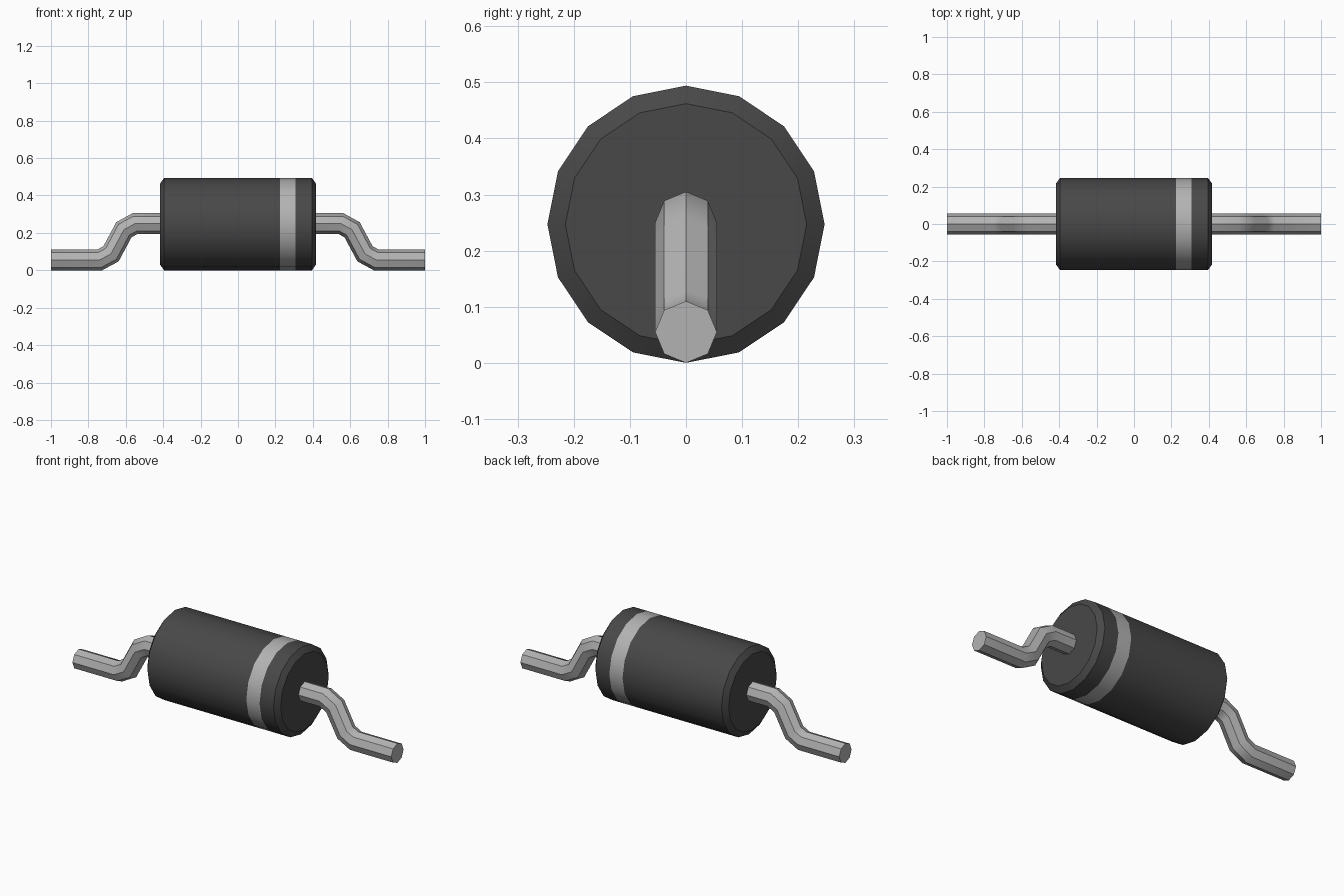
import bpy, bmesh, math
from mathutils import Vector

cube = bpy.data.objects.get("Cube")
if cube:
    bpy.data.objects.remove(cube, do_unlink=True)


def material(name, value):
    m = bpy.data.materials.new(name)
    m.use_nodes = True
    colour = (value, value, value, 1)
    m.diffuse_color = colour
    m.node_tree.nodes["Principled BSDF"].inputs["Base Color"].default_value = colour
    return m


def skin(name, rings, mats, smooth_angle):
    """Join rings of points into a capped tube."""
    bm = bmesh.new()
    loops = [[bm.verts.new(p) for p in ring] for ring in rings]
    n = len(loops[0])
    for a, b in zip(loops, loops[1:]):
        for i in range(n):
            j = (i + 1) % n
            bm.faces.new((a[i], a[j], b[j], b[i]))
    bm.faces.new(loops[0])
    bm.faces.new(loops[-1])
    bmesh.ops.recalc_face_normals(bm, faces=bm.faces)
    mesh = bpy.data.meshes.new(name)
    bm.to_mesh(mesh)
    bm.free()
    obj = bpy.data.objects.new(name, mesh)
    bpy.context.collection.objects.link(obj)
    for m in mats:
        mesh.materials.append(m)
    bpy.ops.object.select_all(action='DESELECT')
    obj.select_set(True)
    bpy.context.view_layer.objects.active = obj
    bpy.ops.object.shade_smooth_by_angle(angle=math.radians(smooth_angle))
    return obj


black = material("dark plastic", 0.065)
silver = material("silver metal", 0.45)
band = material("band grey", 0.45)

# Body: chamfered 16-sided cylinder along x, split where the band is
R = 0.247
profile = [(-0.418, 0.215), (-0.395, R), (0.225, R), (0.308, R), (0.395, R), (0.418, 0.215)]
rings = [[(x, r * math.sin(math.tau * i / 16), R + r * math.cos(math.tau * i / 16))
          for i in range(16)] for x, r in profile]
body = skin("body", rings, [black, band], 30)
for f in body.data.polygons:
    if 0.225 < f.center.x < 0.308 and len(f.vertices) == 4:
        f.material_index = 1

# Leads: octagonal wire swept along a bent path with mitred joints
path = [(0.40, 0.25), (0.55, 0.25), (0.61, 0.217), (0.679, 0.088), (0.74, 0.055), (1.0, 0.055)]
WIRE = 0.055


def lead(name, side):
    pts = [Vector((side * x, z)) for x, z in path]
    dirs = [(b - a).normalized() for a, b in zip(pts, pts[1:])]
    rings = []
    for k, p in enumerate(pts):
        d0, d1 = dirs[max(k - 1, 0)], dirs[min(k, len(dirs) - 1)]
        t = (d0 + d1).normalized()
        normal = Vector((-t.y, t.x)) / t.dot(d0)
        ring = []
        for i in range(8):
            a = math.tau * i / 8
            q = p + normal * WIRE * math.cos(a)
            ring.append((q.x, WIRE * math.sin(a), q.y))
        rings.append(ring)
    return skin(name, rings, [silver], 35)


lead("left_lead", 1)
lead("right_lead", -1)
